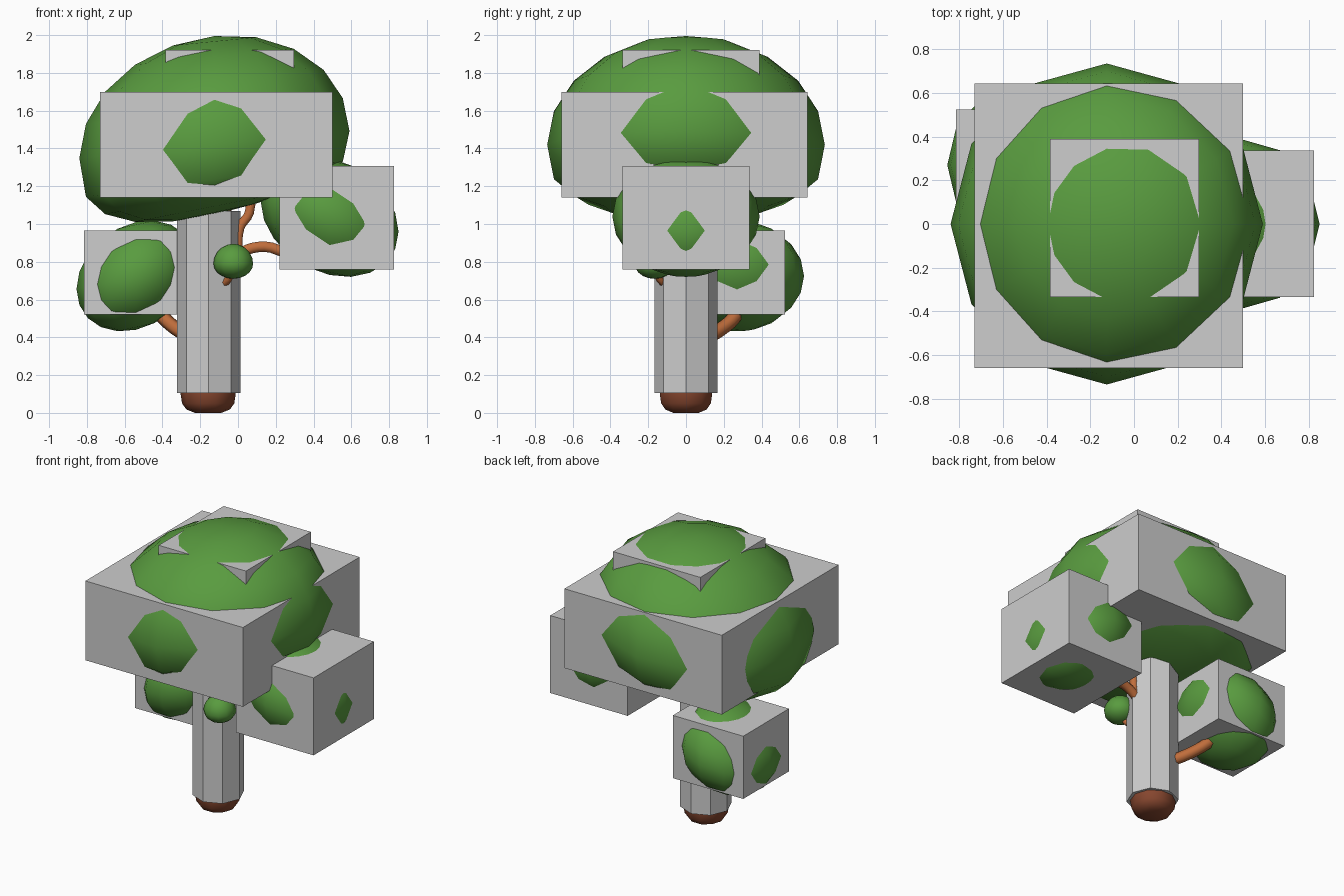
import bpy, bmesh, math
from mathutils import Vector

if "Cube" in bpy.data.objects:
    bpy.data.objects.remove(bpy.data.objects["Cube"])


def material(name, rgb):
    m = bpy.data.materials.new(name)
    m.diffuse_color = (*rgb, 1)
    m.use_nodes = True
    m.node_tree.nodes["Principled BSDF"].inputs["Base Color"].default_value = m.diffuse_color
    return m


LEAF = material("leaf green", (0.10, 0.33, 0.05))
BARK = material("trunk brown", (0.24, 0.062, 0.028))
BRANCH = material("branch orange", (0.53, 0.155, 0.045))
GREY = material("block grey", (0.61, 0.61, 0.61))


def finish(name, bm, mat, smooth=False):
    bmesh.ops.recalc_face_normals(bm, faces=bm.faces)
    for f in bm.faces:
        f.smooth = smooth
    me = bpy.data.meshes.new(name)
    bm.to_mesh(me)
    bm.free()
    me.materials.append(mat)
    ob = bpy.data.objects.new(name, me)
    bpy.context.collection.objects.link(ob)
    return ob


def blob(name, c, rx, ry, top, bottom, shear, extra=0.0, power=1.0):
    """Leaning low-poly leaf ball; power below 1 flattens the underside."""
    bm = bmesh.new()
    bmesh.ops.create_uvsphere(bm, u_segments=12, v_segments=10, radius=1)
    for v in bm.verts:
        x, y, z = v.co
        down = max(0.0, -z)
        h = top * z if z > 0 else -bottom * down ** power
        h += (shear + extra * down) * x * rx
        v.co = (c[0] + x * rx, c[1] + y * ry, c[2] + h)
    return finish(name, bm, LEAF, True)


def block(name, lo, hi):
    bm = bmesh.new()
    bmesh.ops.create_cube(bm, size=1)
    for v in bm.verts:
        v.co = Vector([hi[i] if v.co[i] > 0 else lo[i] for i in range(3)])
    return finish(name, bm, GREY)


def lathe(name, c, profile, sides, mat, smooth):
    """Stack of rings (radius, z) closed at both ends."""
    bm = bmesh.new()
    rings = [[bm.verts.new((c[0] + r * math.cos(i * math.tau / sides),
                            c[1] + r * math.sin(i * math.tau / sides), z))
              for i in range(sides)] for r, z in profile]
    for a, b in zip(rings, rings[1:]):
        for i in range(sides):
            j = (i + 1) % sides
            bm.faces.new((a[i], a[j], b[j], b[i]))
    bm.faces.new(rings[0][::-1])
    bm.faces.new(rings[-1])
    return finish(name, bm, mat, smooth)


def branch(name, points, radius):
    cu = bpy.data.curves.new(name, 'CURVE')
    cu.dimensions = '3D'
    cu.bevel_depth = radius
    cu.bevel_resolution = 1
    cu.resolution_u = 4
    cu.use_fill_caps = True
    sp = cu.splines.new('BEZIER')
    sp.bezier_points.add(len(points) - 1)
    for bp, p in zip(sp.bezier_points, points):
        bp.co = p
        bp.handle_left_type = bp.handle_right_type = 'AUTO'
    cu.materials.append(BRANCH)
    ob = bpy.data.objects.new(name, cu)
    bpy.context.collection.objects.link(ob)


# Leaf masses
blob("main_canopy", (-0.125, 0, 1.42), 0.715, 0.735, 0.575, 0.37, 0.10, 0.12, 0.6)
blob("right_leaves", (0.485, 0, 1.04), 0.365, 0.39, 0.31, 0.31, -0.22)
blob("left_leaves", (-0.54, 0.27, 0.725), 0.315, 0.355, 0.285, 0.285, 0.22)
blob("small_leaf_ball", (-0.025, -0.167, 0.79), 0.105, 0.105, 0.105, 0.08, 0.0)

# Trunk with rounded foot, inside an eight-sided sleeve
lathe("trunk", (-0.158, 0), [(0.07, 0.0), (0.115, 0.018), (0.138, 0.05), (0.146, 0.10),
                             (0.135, 0.5), (0.12, 1.3)], 10, BARK, True)
lathe("trunk_sleeve", (-0.155, 0), [(0.167, 0.105), (0.167, 1.07)], 8, GREY, False)

# Branches
branch("left_branch", [(-0.17, 0.03, 0.36), (-0.32, 0.18, 0.44),
                       (-0.42, 0.27, 0.53), (-0.54, 0.28, 0.68)], 0.037)
branch("right_branch", [(-0.10, 0, 0.74), (0.02, 0, 0.85), (0.14, 0, 0.88),
                        (0.28, 0, 0.85), (0.42, 0, 0.92)], 0.032)
branch("upper_branch", [(0.0, 0, 0.83), (0.01, 0, 0.98), (0.06, 0, 1.06),
                        (0.06, 0, 1.25)], 0.028)
branch("small_branch", [(-0.12, -0.07, 0.66), (-0.05, -0.14, 0.71),
                        (-0.025, -0.165, 0.80)], 0.02)

# Grey blocks around the leaf masses
block("canopy_block", (-0.73, -0.66, 1.14), (0.50, 0.643, 1.70))
block("top_block", (-0.385, -0.335, 1.68), (0.297, 0.39, 1.92))
block("right_block", (0.22, -0.335, 0.76), (0.825, 0.337, 1.307))
block("left_block", (-0.815, 0.015, 0.522), (-0.265, 0.525, 0.965))
